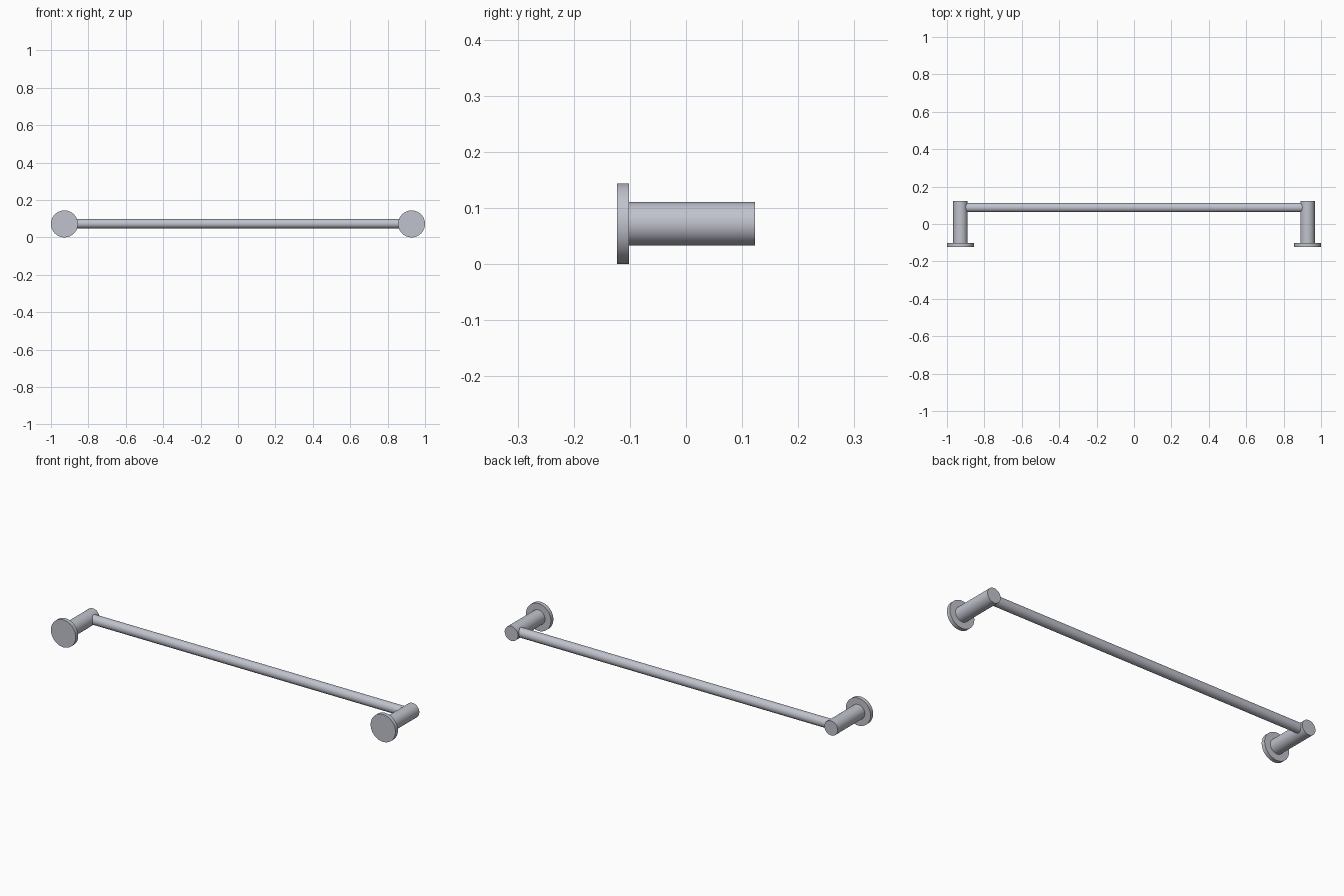
import bpy, math
from mathutils import Matrix

if "Cube" in bpy.data.objects:
    bpy.data.objects.remove(bpy.data.objects["Cube"])

CZ = 0.072      # height of all cylinder axes
PX = 0.928      # x of the wall posts

metal = bpy.data.materials.new("brushed_metal")
metal.diffuse_color = (0.53, 0.545, 0.61, 1)
metal.use_nodes = True
metal.node_tree.nodes["Principled BSDF"].inputs["Base Color"].default_value = metal.diffuse_color


def rod(name, loc, radius, length, rot, bevel=0.0):
    """Smooth-sided cylinder with flat caps, optional tiny edge softening."""
    bpy.ops.mesh.primitive_cylinder_add(vertices=64, radius=radius, depth=length,
                                        location=loc, rotation=rot)
    ob = bpy.context.object
    ob.name = name
    ob.data.materials.append(metal)
    bpy.ops.object.shade_smooth_by_angle(angle=math.radians(30))
    return ob


along_y = (math.pi / 2, 0, 0)
along_x = (0, math.pi / 2, 0)

# Wall flanges and posts at both ends
for side, s in (("left", -1), ("right", 1)):
    rod(side + "_flange", (s * PX, -0.1125, CZ), 0.072, 0.021, along_y)
    rod(side + "_post", (s * PX, 0.0095, CZ), 0.0385, 0.227, along_y)

# Towel rail, ends buried in the posts
rod("rail", (0, 0.088, CZ + 0.001), 0.025, 2 * PX - 0.02, along_x)
